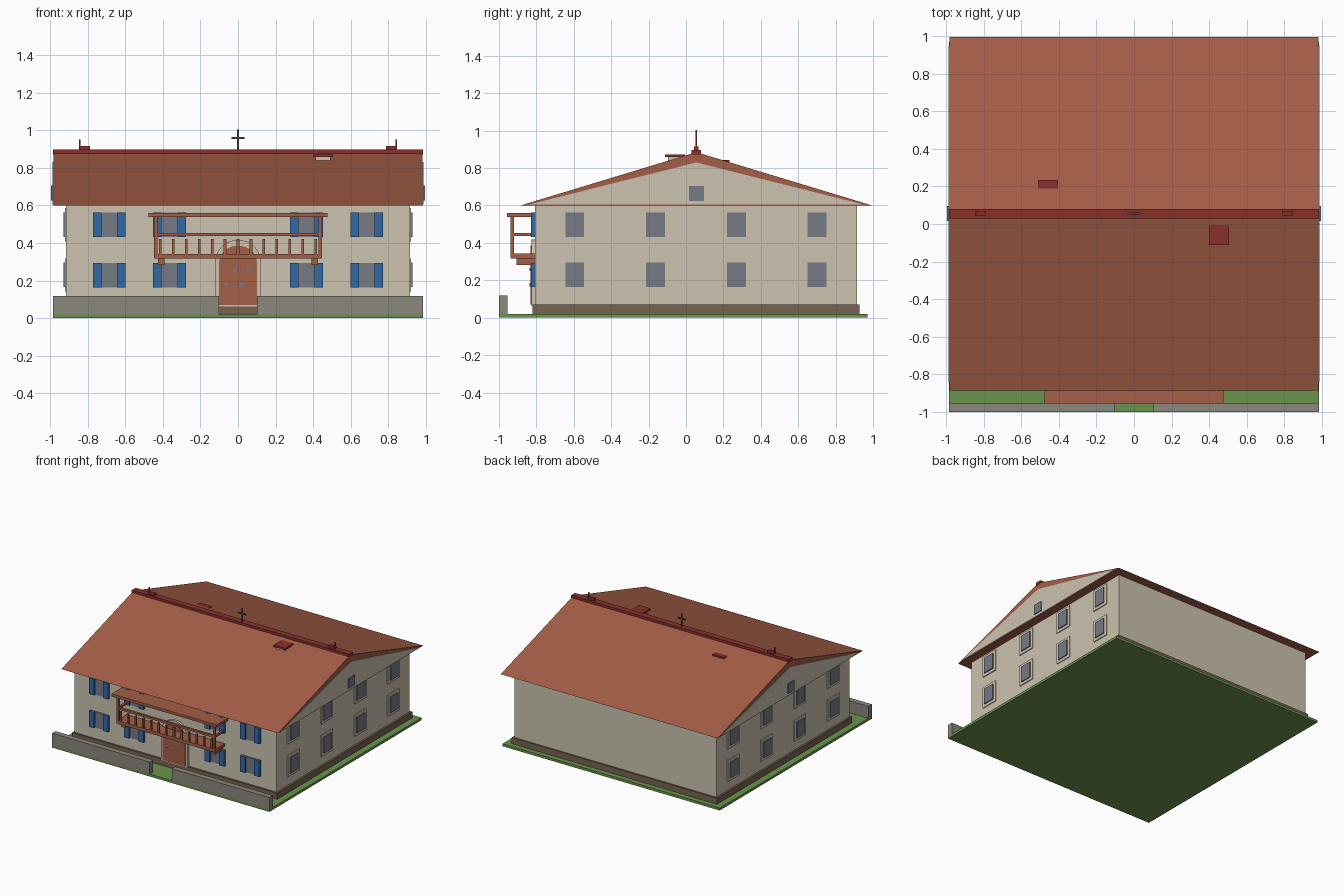
import bpy, bmesh, math

if "Cube" in bpy.data.objects:
    bpy.data.objects.remove(bpy.data.objects["Cube"])


def material(name, rgb):
    m = bpy.data.materials.new(name)
    lin = [((c / 255 + 0.055) / 1.055) ** 2.4 for c in rgb]
    m.diffuse_color = (*lin, 1)
    m.use_nodes = True
    m.node_tree.nodes["Principled BSDF"].inputs["Base Color"].default_value = m.diffuse_color
    return m


TILE = material("terracotta", (164, 94, 71))
RED = material("ridge red", (136, 48, 43))
CREAM = material("cream plaster", (204, 195, 176))
STONE = material("grey stone", (140, 136, 126))
PLINTH = material("plinth brown", (118, 100, 80))
BLUE = material("shutter blue", (52, 106, 165))
GLASS = material("window grey", (119, 122, 134))
GRASS = material("grass green", (106, 147, 77))
IRON = material("dark iron", (82, 78, 68))


def finish(name, bm, mat):
    bmesh.ops.recalc_face_normals(bm, faces=bm.faces)
    me = bpy.data.meshes.new(name)
    bm.to_mesh(me)
    bm.free()
    me.materials.append(mat)
    ob = bpy.data.objects.new(name, me)
    bpy.context.collection.objects.link(ob)
    return ob


def boxes(name, mat, *spans):
    """One object from boxes given as (x0, x1, y0, y1, z0, z1)."""
    bm = bmesh.new()
    for x0, x1, y0, y1, z0, z1 in spans:
        vs = bmesh.ops.create_cube(bm, size=1)["verts"]
        for v in vs:
            v.co = (x0 if v.co.x < 0 else x1,
                    y0 if v.co.y < 0 else y1,
                    z0 if v.co.z < 0 else z1)
    return finish(name, bm, mat)


def mirrored(spans):
    return spans + [(-b, -a, *rest) for a, b, *rest in spans]


def prism(name, mat, profile, a, b, axis):
    """Extrude a 2D profile along x (profile is y,z) or y (profile is x,z)."""
    bm = bmesh.new()

    def point(p, t):
        return (t, *p) if axis == "x" else (p[0], t, p[1])
    face = bm.faces.new([bm.verts.new(point(p, a)) for p in profile])
    out = bmesh.ops.extrude_face_region(bm, geom=[face])["geom"]
    for v in out:
        if isinstance(v, bmesh.types.BMVert):
            setattr(v.co, axis, b)
    return finish(name, bm, mat)


def arch(half, bottom, spring, rise, n=14):
    curve = [(half * math.cos(math.pi * i / n), spring + rise * math.sin(math.pi * i / n))
             for i in range(n + 1)]
    return [(half, bottom)] + curve + [(-half, bottom)]


# Ground, plinth, house body and front garden wall
boxes("lawn", GRASS, (-0.985, 0.985, -1.0, 0.97, 0, 0.02))
boxes("plinth", PLINTH, (-0.93, 0.93, -0.822, 0.928, 0.02, 0.07))
boxes("house_walls", CREAM, (-0.915, 0.915, -0.807, 0.915, 0.07, 0.605))
boxes("garden_wall", STONE, *mirrored([(0.1, 0.985, -1.0, -0.955, 0.02, 0.118)]))

# Roof with plastered gables
RY = 0.055
prism("roof", TILE, [(-0.885, 0.6), (0.995, 0.6), (RY, 0.885)], -0.983, 0.983, "x")
for side, s in (("right", 1), ("left", -1)):
    prism("gable_" + side, CREAM, [(-0.84, 0.605), (0.95, 0.605), (RY, 0.83)],
          s * 0.975, s * 0.987, "x")
boxes("gable_windows", GLASS, *mirrored([(0.98, 0.994, RY - 0.04, RY + 0.04, 0.625, 0.705)]))

# Ridge cap, ridge ornaments and cross
boxes("ridge_cap", RED, (-0.985, 0.985, RY - 0.025, RY + 0.025, 0.87, 0.897))
boxes("ridge_ornaments", RED, *mirrored([
    (0.787, 0.845, RY - 0.011, RY + 0.011, 0.89, 0.916),
    (0.838, 0.846, RY - 0.005, RY + 0.005, 0.91, 0.95)]))
boxes("cross", IRON, (-0.005, 0.005, RY - 0.005, RY + 0.005, 0.89, 1.003),
      (-0.035, 0.035, RY - 0.005, RY + 0.005, 0.954, 0.964))

# Chimneys
boxes("chimney_stacks", CREAM, (0.413, 0.493, -0.097, -0.018, 0.8, 0.86),
      (-0.498, -0.418, 0.137, 0.222, 0.79, 0.833))
boxes("chimney_caps", RED, (0.4, 0.506, -0.112, -0.005, 0.858, 0.872),
      (-0.51, -0.405, 0.125, 0.233, 0.831, 0.844))

# Front windows with shutters
panes, shutters = [], []
for x in (0.365, 0.685):
    for z in (0.228, 0.497):
        panes.append((x - 0.045, x + 0.045, -0.814, -0.8, z - 0.065, z + 0.065))
        for a, b in ((-0.087, -0.042), (0.042, 0.087)):
            shutters.append((x + a, x + b, -0.829, -0.8, z - 0.065, z + 0.065))
boxes("front_windows", GLASS, *mirrored(panes))
boxes("shutters", BLUE, *mirrored(shutters))

# Side windows on plaster surrounds
panes, frames = [], []
for y in (-0.595, -0.163, 0.27, 0.7):
    for z in (0.23, 0.497):
        panes.append((0.9, 0.93, y - 0.05, y + 0.05, z - 0.065, z + 0.065))
        frames.append((0.9, 0.922, y - 0.075, y + 0.075, z - 0.088, z + 0.088))
boxes("side_windows", GLASS, *mirrored(panes))
boxes("side_window_frames", CREAM, *mirrored(frames))

# Arched door with surround, sill and small panes
prism("door_surround", CREAM, arch(0.122, 0.062, 0.295, 0.122), -0.825, -0.8, "y")
prism("door", TILE, arch(0.1, 0.07, 0.3, 0.086), -0.832, -0.8, "y")
boxes("door_panes", GLASS, *[(x - 0.009, x + 0.009, -0.836, -0.83, z - 0.009, z + 0.009)
                             for x, z in ((-0.018, 0.258), (0.058, 0.258),
                                          (-0.06, 0.176), (0.018, 0.176))])

# Balcony
boxes("balcony_floor", TILE, (-0.445, 0.445, -0.935, -0.8, 0.317, 0.342))
boxes("balcony_roof", TILE, (-0.476, 0.476, -0.956, -0.8, 0.538, 0.56))
boxes("balcony_posts", TILE, *mirrored([(0.428, 0.446, -0.937, -0.919, 0.32, 0.54)]))
boxes("balcony_rails", TILE, (-0.445, 0.445, -0.937, -0.919, 0.436, 0.453),
      *mirrored([(0.428, 0.445, -0.93, -0.8, 0.436, 0.453)]))
boxes("balusters", TILE, *[(x - 0.007, x + 0.007, -0.935, -0.921, 0.34, 0.422)
                           for x in [0.069 * i for i in range(-6, 7)]])
boxes("balcony_brackets", TILE, *mirrored([(0.39, 0.426, -0.905, -0.8, 0.283, 0.32)]))
